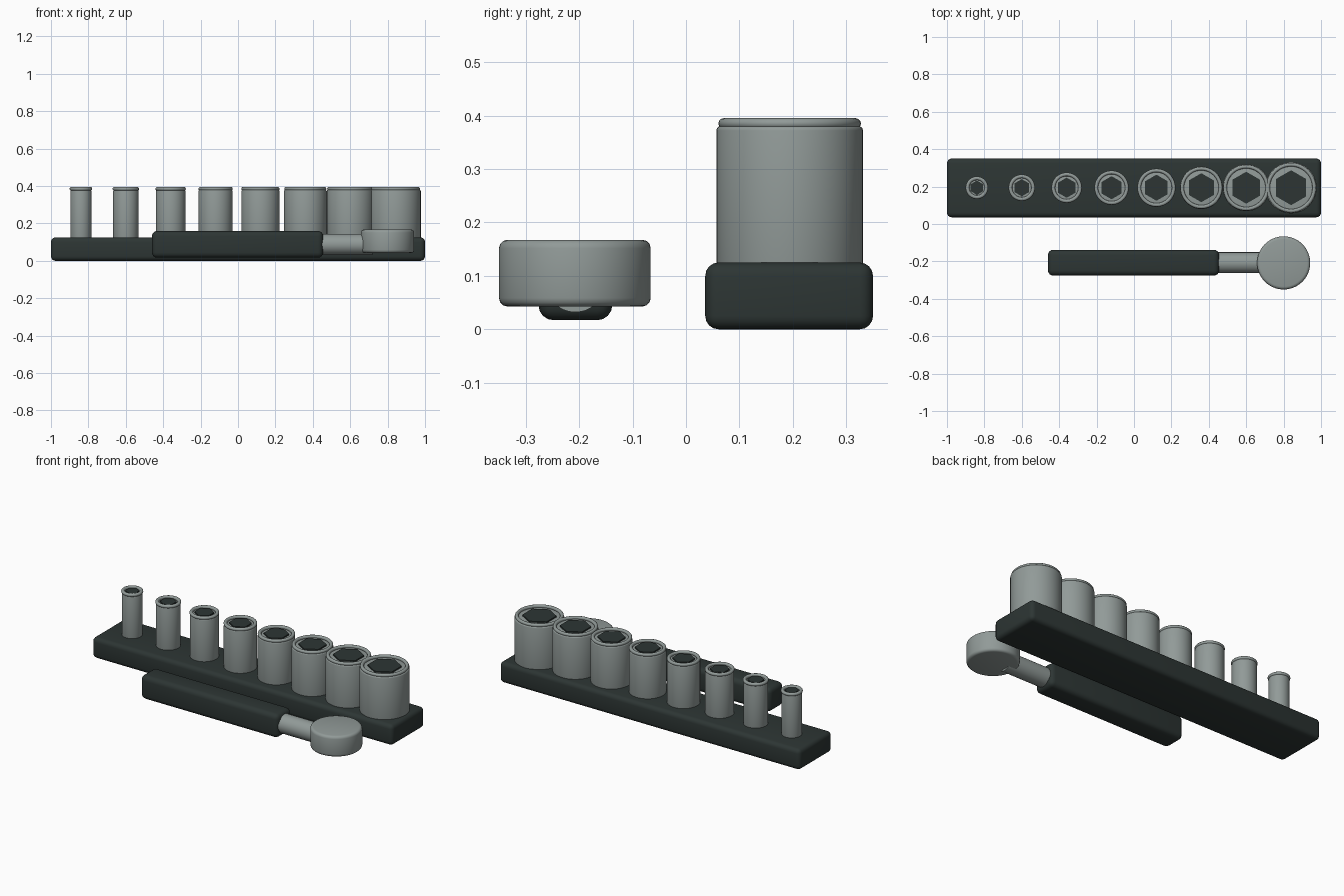
import bpy, math

if "Cube" in bpy.data.objects:
    bpy.data.objects.remove(bpy.data.objects["Cube"])


def material(name, rgb):
    m = bpy.data.materials.new(name)
    m.diffuse_color = (*rgb, 1)
    m.use_nodes = True
    m.node_tree.nodes["Principled BSDF"].inputs["Base Color"].default_value = m.diffuse_color
    return m


dark = material("dark_rubber", (0.026, 0.036, 0.034))
steel = material("grey_steel", (0.285, 0.325, 0.315))


def finish(ob, name, mat, bevel=0, segments=3):
    ob.name = name
    ob.data.materials.append(mat)
    bpy.ops.object.transform_apply(location=False, rotation=True, scale=True)
    if bevel:
        b = ob.modifiers.new("bevel", 'BEVEL')
        b.width, b.segments, b.limit_method = bevel, segments, 'ANGLE'
        bpy.ops.object.modifier_apply(modifier="bevel")
    bpy.ops.object.shade_smooth_by_angle(angle=math.radians(35))


def box(name, lo, hi, mat, bevel):
    bpy.ops.mesh.primitive_cube_add(size=1, location=[(a + b) / 2 for a, b in zip(lo, hi)])
    ob = bpy.context.object
    ob.scale = [b - a for a, b in zip(lo, hi)]
    finish(ob, name, mat, bevel, 4)


def cylinder(name, loc, r, depth, mat, bevel=0, sides=48, rot=(0, 0, 0)):
    bpy.ops.mesh.primitive_cylinder_add(vertices=sides, radius=r, depth=depth,
                                        location=loc, rotation=rot)
    finish(bpy.context.object, name, mat, bevel)


# Storage rail
box("rail", (-1, 0.036, 0), (1, 0.35, 0.125), dark, 0.025)

# Row of sockets, growing in size
for i in range(8):
    x, y = -0.84 + 0.24 * i, 0.194
    r = 0.056 + 0.0116 * i
    cylinder(f"socket_body_{i + 1}", (x, y, 0.24), r, 0.28, steel, 0.008)
    bpy.ops.mesh.primitive_torus_add(location=(x, y, 0.385), major_radius=r * 0.9,
                                     minor_radius=0.01, major_segments=48, minor_segments=12)
    finish(bpy.context.object, f"socket_rim_{i + 1}", steel)
    # Dark hexagonal opening
    cylinder(f"socket_hex_{i + 1}", (x, y, 0.375), r * 0.68, 0.026, dark, sides=6)

# Ratchet wrench
box("wrench_handle", (-0.46, -0.276, 0.017), (0.455, -0.138, 0.16), dark, 0.028)
cylinder("wrench_shaft", (0.57, -0.207, 0.088), 0.056, 0.3, steel, rot=(0, math.pi / 2, 0))
cylinder("wrench_head", (0.8, -0.208, 0.105), 0.142, 0.125, steel, 0.016, sides=64)
